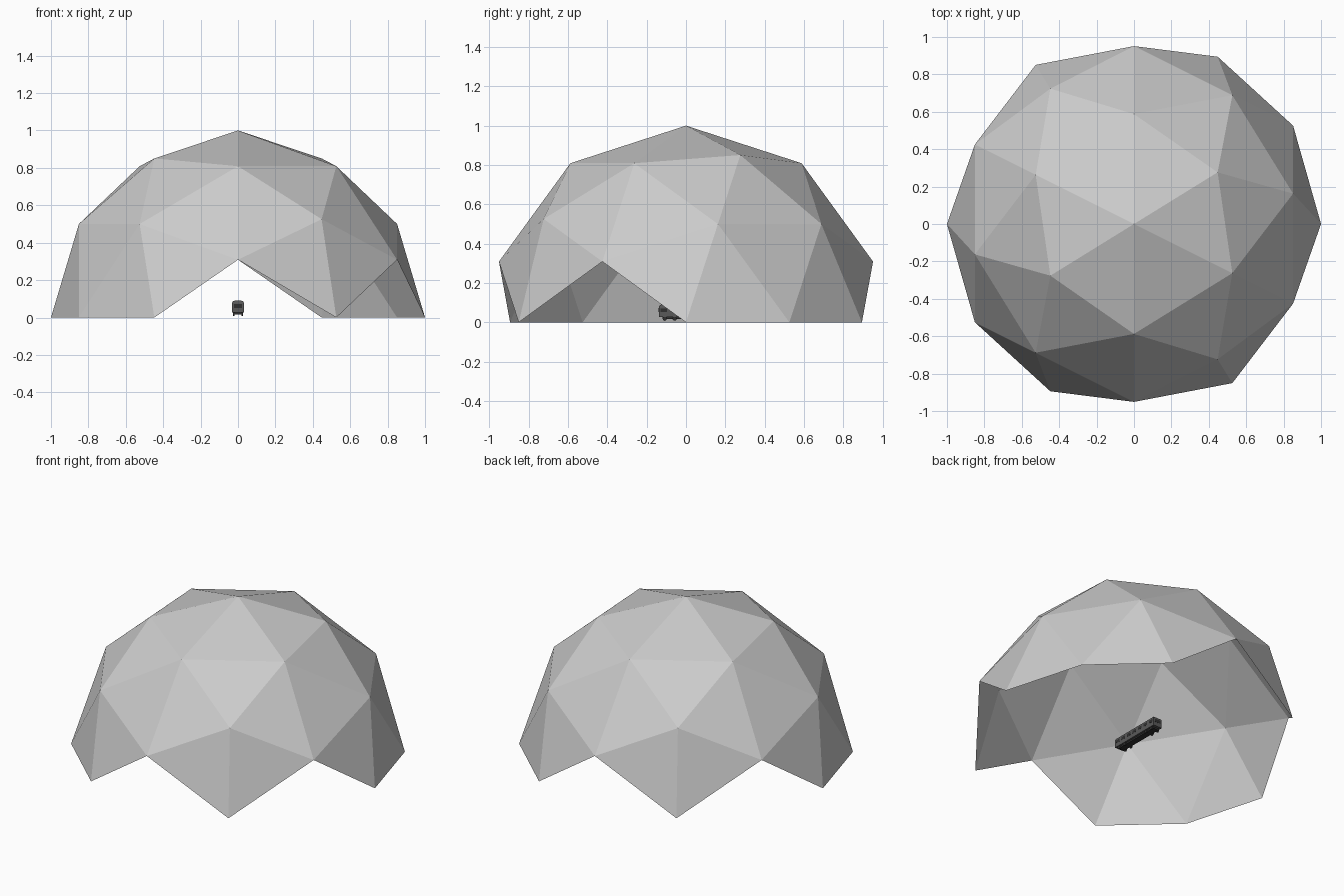
import bpy, bmesh, math
from mathutils import Matrix

if "Cube" in bpy.data.objects:
    bpy.data.objects.remove(bpy.data.objects["Cube"])


def material(name, c):
    m = bpy.data.materials.new(name)
    m.diffuse_color = (*c, 1)
    m.use_nodes = True
    m.node_tree.nodes["Principled BSDF"].inputs["Base Color"].default_value = m.diffuse_color
    return m


shell_grey = material("shell grey", (0.6, 0.6, 0.6))
dark_grey = material("dark grey", (0.1, 0.1, 0.1))
black_grey = material("black grey", (0.03, 0.03, 0.03))


def finish(name, bm, mat):
    me = bpy.data.meshes.new(name)
    bm.to_mesh(me)
    bm.free()
    me.materials.append(mat)
    ob = bpy.data.objects.new(name, me)
    bpy.context.collection.objects.link(ob)
    return ob


def box(name, size, loc, mat, bevel=0):
    bm = bmesh.new()
    bmesh.ops.create_cube(bm, size=1, matrix=Matrix.Translation(loc) @ Matrix.Diagonal((*size, 1)))
    if bevel:
        edges = [e for e in bm.edges if all(v.co.z > loc[2] for v in e.verts)]
        bmesh.ops.bevel(bm, geom=edges, offset=bevel, segments=3, profile=0.5, affect='EDGES')
    return finish(name, bm, mat)


# Dome: once-subdivided icosahedron standing on a two-fold axis, lower faces removed (leaves four arches)
a, b = 0.5257, 0.8507
bm = bmesh.new()
for s in (-1, 1):
    for t in (-1, 1):
        for p in ((s * a, 0, t * b), (s * b, t * a, 0), (0, s * b, t * a)):
            bm.verts.new(p)
bmesh.ops.convex_hull(bm, input=bm.verts[:])
bmesh.ops.subdivide_edges(bm, edges=bm.edges[:], cuts=1, use_grid_fill=True)
for v in bm.verts:
    v.co.normalize()
bmesh.ops.delete(bm, geom=[v for v in bm.verts if v.co.z < -0.01], context='VERTS')
bmesh.ops.rotate(bm, verts=bm.verts[:], matrix=Matrix.Rotation(math.atan2(a, b), 3, 'Z'))
bmesh.ops.recalc_face_normals(bm, faces=bm.faces[:])
finish("dome", bm, shell_grey)

# Small railcar parked under the dome
Y0, Y1 = -0.138, 0.22
mid, length = (Y0 + Y1) / 2, Y1 - Y0
box("car_body", (0.064, length, 0.064), (0, mid, 0.058), dark_grey, 0.014)
box("underframe", (0.04, length * 0.9, 0.012), (0, mid, 0.022), black_grey)

# End and side windows as thin plates
for i, y in enumerate((Y0, Y1)):
    box(f"end_window_{i}", (0.044, 0.002, 0.02), (0, y, 0.062), black_grey)
for s in (-1, 1):
    for i in range(7):
        box(f"side_window_{s}_{i}", (0.002, 0.034, 0.018),
            (s * 0.032, Y0 + length * (i + 0.5) / 7, 0.062), black_grey)

# Wheels in two bogies
for y in (Y0 + 0.03, Y0 + 0.08, Y1 - 0.08, Y1 - 0.03):
    for s in (-1, 1):
        bm = bmesh.new()
        bmesh.ops.create_cone(bm, cap_ends=True, segments=12, radius1=0.011, radius2=0.011, depth=0.008,
                              matrix=Matrix.Translation((s * 0.024, y, 0.019)) @ Matrix.Rotation(math.pi / 2, 4, 'Y'))
        finish("wheel", bm, black_grey)
